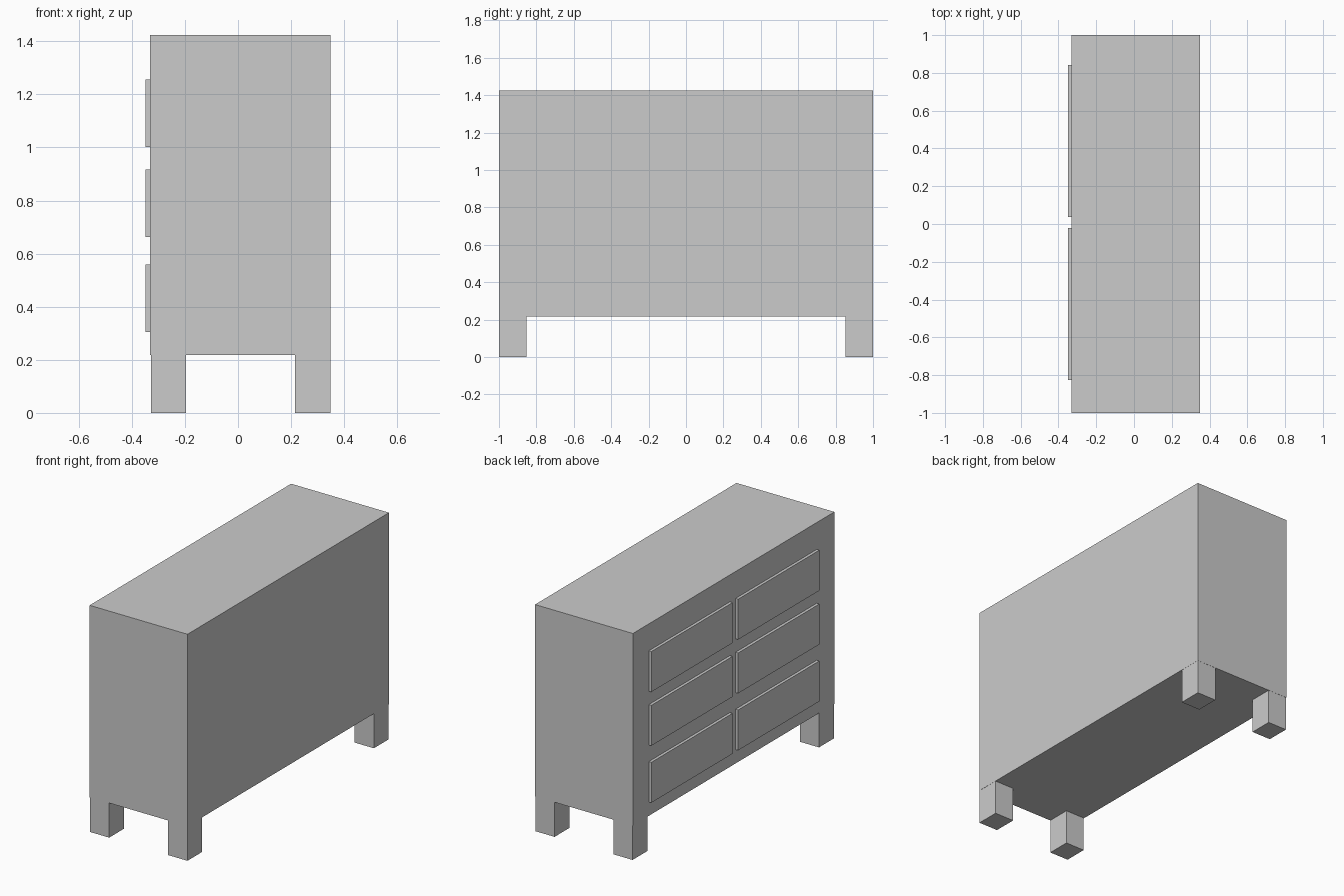
import bpy

if "Cube" in bpy.data.objects:
    bpy.data.objects.remove(bpy.data.objects["Cube"])


def box(name, x0, x1, y0, y1, z0, z1):
    """Axis-aligned box given by its limits."""
    bpy.ops.mesh.primitive_cube_add(
        size=1, location=((x0 + x1) / 2, (y0 + y1) / 2, (z0 + z1) / 2))
    ob = bpy.context.object
    ob.name = name
    ob.scale = (x1 - x0, y1 - y0, z1 - z0)
    bpy.ops.object.transform_apply(location=False, rotation=False, scale=True)
    return ob


# Cabinet body
BODY_FRONT, BODY_BACK, BODY_BOTTOM = -0.331, 0.349, 0.218
box("cabinet_body", BODY_FRONT, BODY_BACK, -1, 1, BODY_BOTTOM, 1.424)

# Four corner legs
for row, x0, x1 in (("drawer_side", -0.328, -0.196), ("back_side", 0.214, 0.348)):
    for side, y0, y1 in (("left", 0.852, 0.999), ("right", -0.999, -0.852)):
        box(f"leg_{row}_{side}", x0, x1, y0, y1, 0, BODY_BOTTOM)

# Raised drawer fronts: three rows of two
for row, z0 in (("bottom", 0.305), ("middle", 0.663), ("top", 1.001)):
    for side, y0 in (("left", 0.037), ("right", -0.825)):
        box(f"drawer_{row}_{side}", -0.349, BODY_FRONT, y0, y0 + 0.805, z0, z0 + 0.254)
